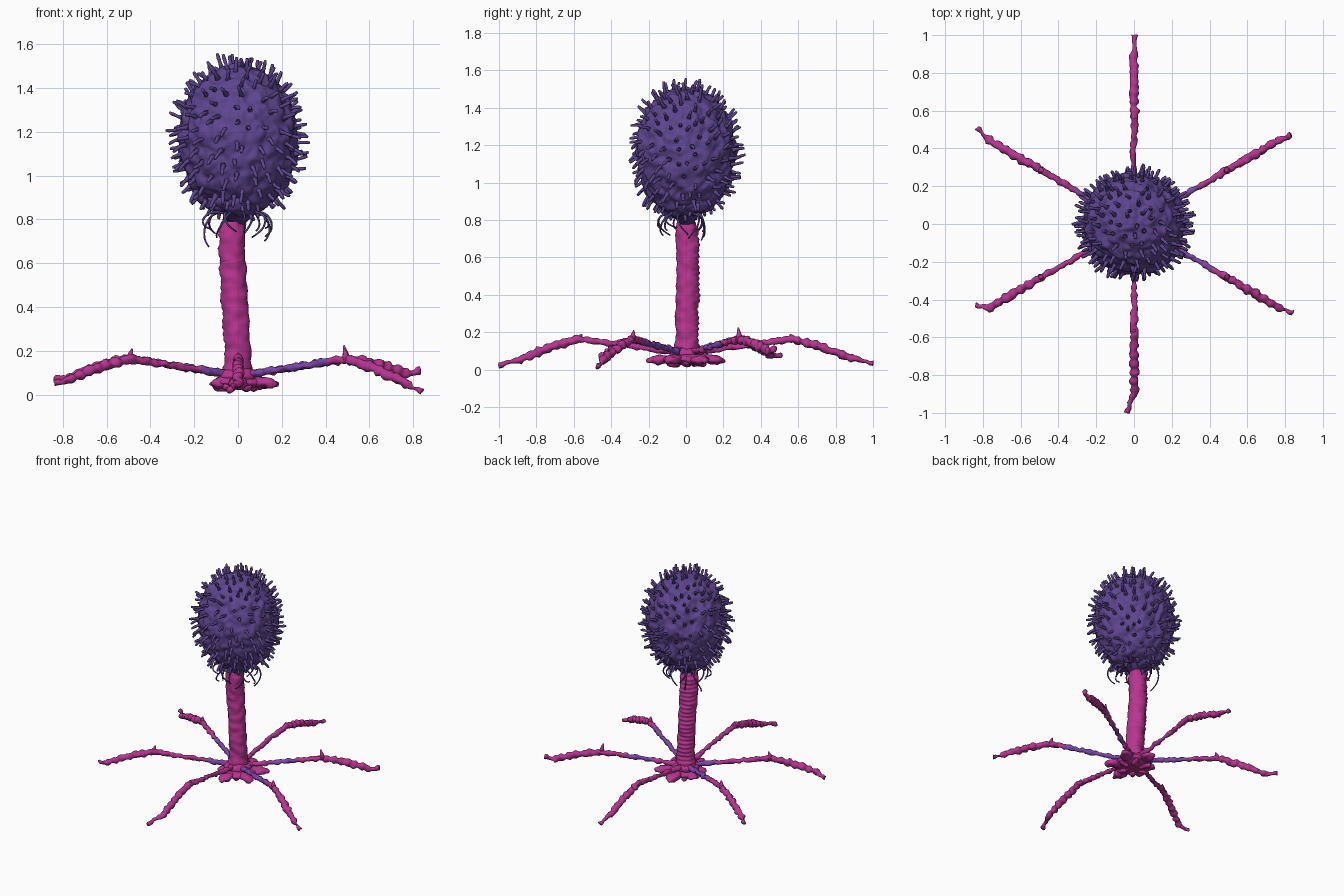
import bpy, bmesh, math, random
from mathutils import Vector, Matrix, noise

random.seed(4)
if "Cube" in bpy.data.objects:
    bpy.data.objects.remove(bpy.data.objects["Cube"])


def material(name, colour):
    m = bpy.data.materials.new(name)
    m.use_nodes = True
    m.diffuse_color = (*colour, 1)
    m.node_tree.nodes["Principled BSDF"].inputs["Base Color"].default_value = (*colour, 1)
    return m


PURPLE = material("deep purple", (0.112, 0.06, 0.275))
MAGENTA = material("magenta", (0.48, 0.035, 0.28))
VIOLET = material("violet", (0.21, 0.06, 0.40))


def finish(bm, name, *mats):
    bmesh.ops.recalc_face_normals(bm, faces=bm.faces)
    mesh = bpy.data.meshes.new(name)
    bm.to_mesh(mesh)
    bm.free()
    for m in mats:
        mesh.materials.append(m)
    mesh.shade_smooth()
    ob = bpy.data.objects.new(name, mesh)
    bpy.context.collection.objects.link(ob)
    return ob


def tube(bm, points, radii, sides=8):
    """Capped tube through points, one radius per point."""
    pts = [Vector(p) for p in points]
    rings = []
    for i, p in enumerate(pts):
        d = pts[min(i + 1, len(pts) - 1)] - pts[max(i - 1, 0)]
        rot = d.to_track_quat('Z', 'Y')
        rings.append([bm.verts.new(p + rot @ Vector((math.cos(a), math.sin(a), 0)) * radii[i])
                      for a in (math.tau * k / sides for k in range(sides))])
    for a, b in zip(rings, rings[1:]):
        for k in range(sides):
            n = (k + 1) % sides
            bm.faces.new((a[k], a[n], b[n], b[k]))
    bm.faces.new(rings[0])
    bm.faces.new(rings[-1])


def roughen(bm, amount, scale):
    bm.normal_update()
    moves = [(v, v.normal * noise.noise(v.co * scale) * amount) for v in bm.verts]
    for v, m in moves:
        v.co += m


def sample(path, t):
    """Point at fraction t along a list of key points."""
    s = t * (len(path) - 1)
    i = min(int(s), len(path) - 2)
    return Vector(path[i]).lerp(Vector(path[i + 1]), s - i)


def head_point(d):
    return Vector((d.x * 0.27, d.y * 0.264, 1.17 + d.z * (0.335 if d.z > 0 else 0.36)))


# Egg shaped capsid with a lumpy skin
bm = bmesh.new()
bmesh.ops.create_icosphere(bm, subdivisions=6, radius=1)
for v in bm.verts:
    v.co = head_point(v.co.normalized())
roughen(bm, 0.02, 14)
roughen(bm, 0.012, 32)
finish(bm, "capsid", PURPLE)

# Combed bristles over the capsid: drooping in front, rising behind
bm = bmesh.new()
COUNT = 250
for i in range(COUNT):
    z = 1 - 2 * (i + 0.5) / COUNT
    a = i * math.pi * (3 - math.sqrt(5))
    r = math.sqrt(1 - z * z)
    jitter = Vector([random.uniform(-1, 1) for _ in range(3)])
    d = (Vector((r * math.cos(a), r * math.sin(a), z)) + jitter * 0.05).normalized()
    base = head_point(d)
    out = (d + jitter * 0.3 + Vector((0, 0.1 * d.z, 0.45 * d.y + 0.15 * d.x))).normalized()
    length = random.uniform(0.04, 0.066) * (0.5 if z < -0.8 else 1)
    bend = Vector((0, 0, random.uniform(-0.014, 0.01)))
    tube(bm, [base - d * 0.014, base + out * length * 0.35, base + out * length * 0.75 + bend * 0.5,
              base + out * length + bend], [0.016, 0.008, 0.009, 0.006], 6)
finish(bm, "capsid_bristles", PURPLE)

# Collar joining capsid and tail
bm = bmesh.new()
tube(bm, [(0, 0, 0.90), (0, 0, 0.855), (0, 0, 0.82), (-0.01, 0, 0.785)], [0.17, 0.13, 0.065, 0.04], 24)
roughen(bm, 0.01, 20)
finish(bm, "collar", PURPLE)

# Curling whiskers hanging from the collar
bm = bmesh.new()
for i in range(14):
    a = math.tau * i / 14 + random.uniform(-0.2, 0.2)
    out, side = Vector((math.cos(a), math.sin(a), 0)), Vector((-math.sin(a), math.cos(a), 0))
    reach, drop = random.uniform(0.04, 0.13), random.uniform(0.06, 0.15)
    sway = random.uniform(-0.05, 0.05)
    keys = []
    for k in range(13):
        s = k / 12
        keys.append(out * (0.05 + reach * math.sin(s * 2.4)) + side * sway * math.sin(s * 4)
                    + Vector((0, 0, 0.825 + 0.012 * math.sin(s * 6) - drop * s * s)))
    tube(bm, keys, [0.007 - 0.003 * k / 12 for k in range(13)], 5)
finish(bm, "collar_whiskers", PURPLE)

# Leaning tail sheath, ribbed on its back and right sides
bm = bmesh.new()
axis = [(0, 0.005, 0.07), (-0.004, 0.005, 0.25), (-0.016, 0.01, 0.43), (-0.026, 0.01, 0.61), (-0.028, 0.0, 0.79)]
N = 110
tube(bm, [sample(axis, i / N) for i in range(N + 1)],
     [0.061 + 0.012 * max(0, 1 - i / 14) - 0.016 * max(0, i / N - 0.95) * 20 for i in range(N + 1)], 28)
roughen(bm, 0.009, 22)
bm.normal_update()
for v in bm.verts:
    n = v.normal
    v.co += n * max(0, n.y * 0.8 - n.x * 0.5) * 0.0045 * math.sin(v.co.z * math.tau / 0.03)
finish(bm, "tail_sheath", MAGENTA)

# Base plate: hub with drooping lobes
bm = bmesh.new()


def blob(centre, size, angle=0, tilt=0):
    bmesh.ops.create_icosphere(bm, subdivisions=3, radius=1, matrix=Matrix.Translation(centre)
                               @ Matrix.Rotation(angle, 4, 'Z') @ Matrix.Rotation(tilt, 4, 'Y')
                               @ Matrix.Diagonal((*size, 1)))


blob((0, 0, 0.085), (0.09, 0.09, 0.045))
blob((0.01, 0, 0.055), (0.12, 0.13, 0.03))
for i in range(6):
    a = math.radians(30 + 60 * i)
    reach = 0.075 if math.cos(a) < -0.1 else 0.14
    blob((reach * math.cos(a), reach * math.sin(a), 0.054), (0.07, 0.042, 0.025), a, 0.1)
    blob((0.075 * math.cos(a + 0.5), 0.075 * math.sin(a + 0.5), 0.04), (0.045, 0.025, 0.022), a + 0.5)
roughen(bm, 0.014, 30)
finish(bm, "base_plate", MAGENTA)

# Six jointed legs: name, heading, tip position, violet start and end radius, spur height
LEGS = [("left_back_leg", 30, (0.83, 0.47, 0.11), 0.22, 0.40, 0.06),
        ("back_leg", 90, (0.005, 1.0, 0.035), 0, 0, 0.025),
        ("right_back_leg", 150, (-0.83, 0.51, 0.075), 0.08, 0.36, 0.045),
        ("right_front_leg", 210, (-0.84, -0.43, 0.055), 0.08, 0.20, 0.045),
        ("front_leg", 270, (-0.035, -1.0, 0.025), 0, 0, 0.025),
        ("left_front_leg", 330, (0.84, -0.47, 0.015), 0.08, 0.48, 0.045)]
STEPS = 90
for name, heading, tip, v0, v1, spur in LEGS:
    a = math.radians(heading)
    out = Vector((math.cos(a), math.sin(a), 0))
    up = Vector((0, 0, 1))
    tip = Vector(tip)
    knee = out * 0.57 + up * 0.165
    ankle = out * 0.89 + up * (0.04 + tip.z * 0.5)
    pts, radii = [], []
    for i in range(STEPS + 1):
        t = i / STEPS
        if t < 0.52:
            s = t / 0.52
            p = (out * 0.03 + up * 0.09).lerp(knee, s)
            r = 0.015 + 0.006 * max(0, 1 - s * 4) + 0.004 * max(0, s - 0.7) / 0.3
        elif t < 0.88:
            s = (t - 0.52) / 0.36
            p = knee.lerp(ankle, s) + up * 0.008 * math.sin(s * math.pi)
            r = 0.019 + 0.004 * math.sin(s * math.pi) + 0.003 * math.sin(i * 1.3)
        else:
            s = (t - 0.88) / 0.12
            p = ankle.lerp(tip, s)
            r = 0.018 - 0.009 * math.sin(s * 2.4) + 0.003 * s
        pts.append(p)
        radii.append(r)
    bm = bmesh.new()
    tube(bm, pts, radii, 12)
    roughen(bm, 0.012, 36)
    # Pointed spur on top of the knee
    tube(bm, [knee - up * 0.01, knee + up * spur * 0.5 - out * 0.004, knee + up * spur - out * 0.012],
         [0.022, 0.012, 0.004], 8)
    for f in bm.faces:
        if v0 < f.calc_center_median().xy.length < v1:
            f.material_index = 1
    finish(bm, name, MAGENTA, VIOLET)
